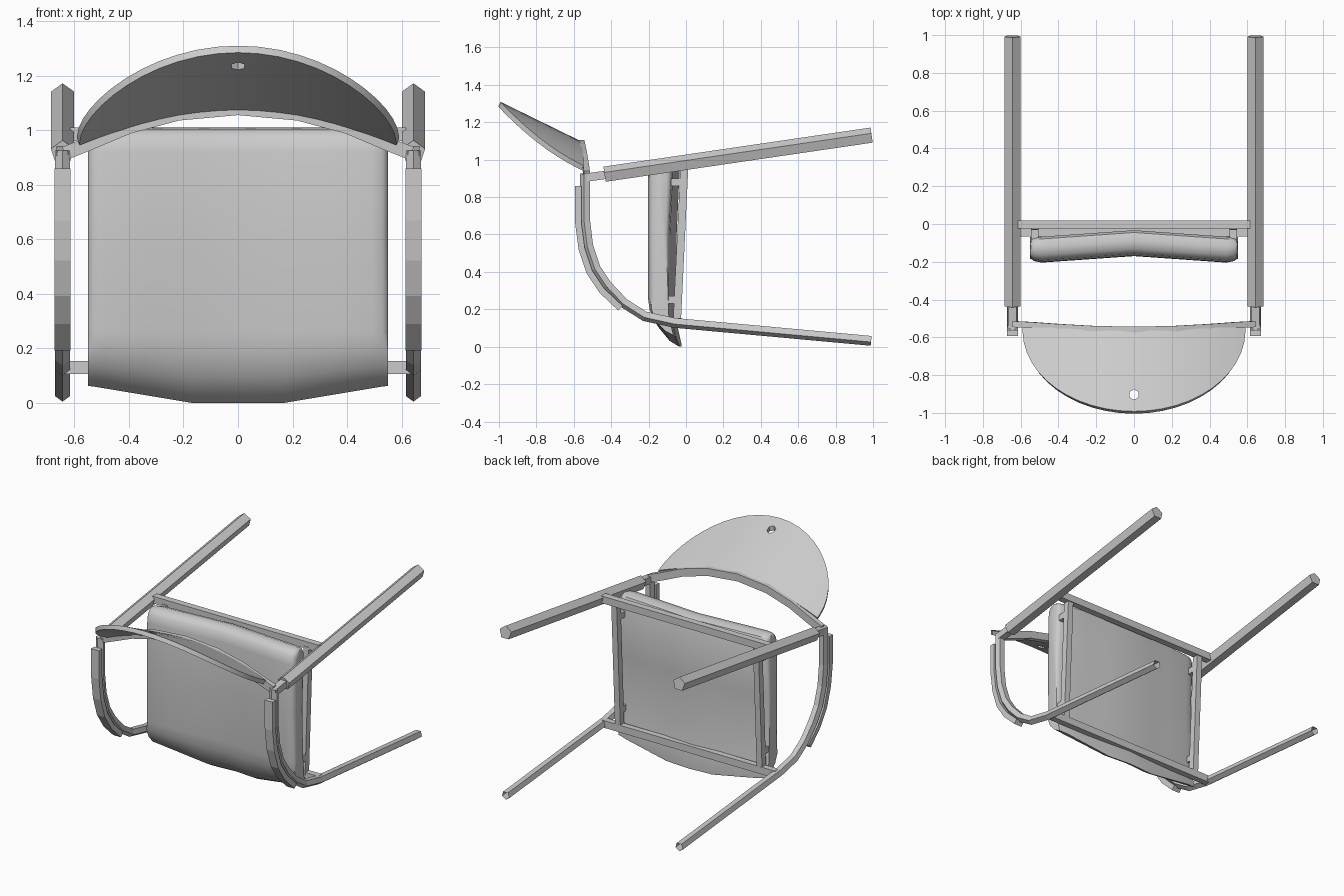
import bpy, bmesh, math
from mathutils import Vector

if "Cube" in bpy.data.objects:
    bpy.data.objects.remove(bpy.data.objects["Cube"])


def finish(name, bm, angle=None):
    bmesh.ops.recalc_face_normals(bm, faces=bm.faces)
    me = bpy.data.meshes.new(name)
    bm.to_mesh(me)
    bm.free()
    ob = bpy.data.objects.new(name, me)
    bpy.context.collection.objects.link(ob)
    bpy.ops.object.select_all(action='DESELECT')
    bpy.context.view_layer.objects.active = ob
    ob.select_set(True)
    if angle:
        bpy.ops.object.shade_smooth_by_angle(angle=math.radians(angle))
    return ob


def loft(rings, cap=(True, True)):
    bm = bmesh.new()
    vs = [[bm.verts.new(p) for p in ring] for ring in rings]
    n = len(vs[0])
    for a, b in zip(vs, vs[1:]):
        for i in range(n):
            j = (i + 1) % n
            bm.faces.new((a[i], a[j], b[j], b[i]))
    for use, ring in zip(cap, (vs[0], vs[-1])):
        if use:
            bm.faces.new(ring)
    return bm


def sweep(name, path, section, ref, cap=(True, True)):
    """Sweep a section (along ref, along ref x tangent) down a path."""
    pts, ref = [Vector(p) for p in path], Vector(ref)
    rings = []
    for i, p in enumerate(pts):
        t = (pts[min(i + 1, len(pts) - 1)] - pts[max(i - 1, 0)]).normalized()
        up = ref.cross(t).normalized()
        rings.append([p + ref * a + up * b for a, b in section])
    return finish(name, loft(rings, cap))


def ngon(r, n, start):
    return [(r * math.cos(math.radians(start) + 2 * math.pi * i / n),
             r * math.sin(math.radians(start) + 2 * math.pi * i / n)) for i in range(n)]


def rect(a, b):
    return [(-a, -b), (a, -b), (a, b), (-a, b)]


X, Y = (1, 0, 0), (0, 1, 0)
LEG = [(-.537, .925), (-.537, .68), (-.52, .54), (-.48, .42), (-.42, .33),
       (-.33, .235), (-.22, .165), (-.06, .13), (.99, .034)]
PAD = [(-.577, .86), (-.577, .67), (-.558, .525), (-.517, .4), (-.45, .3), (-.35, .205)]

# legs, arms and frame sides, mirrored
for s, side in ((-1, "left"), (1, "right")):
    x = .643 * s
    at = lambda pts: [(x, y, z) for y, z in pts]
    sweep("back_leg_" + side, at([(-.435, .918), (.993, 1.127)]), ngon(.045, 5, 90), X)
    sweep("back_leg_joint_" + side, at([(-.55, .902), (-.42, .92)]), rect(.022, .022), X)
    sweep("front_leg_" + side, at(LEG), ngon(.029, 5, -90), X, (True, False))
    sweep("arm_pad_" + side, at(PAD), rect(.029, .017), X)
    sweep("frame_side_" + side, [(.525 * s, -.008, .975), (.525 * s, -.048, .135)],
          rect(.02, .021), X)
    for z, y in ((.88, -.04), (.25, -.065)):
        sweep("seat_mount_" + side, [(.525 * s, y - .04, z), (.525 * s, y + .03, z)],
              rect(.02, .02), X)

# frame cross bars
sweep("frame_back_bar", [(-.615, -.003, .985), (.615, -.003, .985)], rect(.022, .024), Y)
sweep("frame_front_bar", [(-.64, -.045, .13), (.64, -.045, .13)], rect(.02, .024), Y)

# curved rail carrying the backrest
half = [(.635, -.53, .915), (.54, -.535, .953), (.4, -.545, 1.012), (.22, -.555, 1.06)]
rail = [(-x, y, z) for x, y, z in half] + [(0, -.56, 1.08)] + half[::-1]
sweep("back_rail", rail, rect(.016, .025), Y)

# seat cushion: side profile lofted across the width, bowed and rounded at the ends
profile = [(-.068, .97), (-.08, .995), (-.12, 1.01), (-.165, 1.002), (-.193, .975), (-.203, .92),
           (-.205, .6), (-.204, .26), (-.195, .2), (-.165, .135), (-.11, .085), (-.06, .062),
           (-.058, .068), (-.085, .16), (-.085, .6)]
stations = [(.55, .5, .03), (.545, .72, .012), (.53, .88, .004), (.49, 1, 0), (.34, 1, 0), (.17, 1, 0)]
stations = [(-x, k, d) for x, k, d in stations] + [(0, 1, 0)] + stations[::-1]
rings = []
for x, k, d in stations:
    u = abs(x) / .5
    ring = []
    for y, z in profile:
        low = max(0, (.26 - z) / .2)
        yy = -.13 + (y + .13) * (k if low < .3 else max(k, .85))
        zz = z - d * (1 if z > .9 else 0) - low * .062 * min(1, max(0, (.54 - abs(x)) / .37))
        ring.append((x, yy + .035 * (1 - min(u, 1)), zz))
    rings.append(ring)
finish("seat_cushion", loft(rings), 40)

# backrest: curved half-oval panel with a small grip hole
bm = bmesh.new()
cols = []
N, M = 24, 8
for i in range(N + 1):
    u = math.sin(math.radians(-89 + 178 * i / N))
    s = math.sqrt(1 - u * u)
    col = []
    for j in range(M + 1):
        y = -.553 + (-.017 - .428 * s) * j / M
        z = .965 + .122 * (1 - u * u) - .49 * (y + .57)
        col.append(bm.verts.new((.585 * u, y, z)))
    cols.append(col)
for a, b in zip(cols, cols[1:]):
    for j in range(M):
        bm.faces.new((a[j], a[j + 1], b[j + 1], b[j]))
back = finish("backrest", bm)
mod = back.modifiers.new("thickness", 'SOLIDIFY')
mod.thickness, mod.offset = .028, 0
bpy.ops.mesh.primitive_cylinder_add(vertices=6, radius=.028, depth=.5, location=(0, -.903, 1.25))
cutter = bpy.context.object
cutter.hide_render = True
hole = back.modifiers.new("hole", 'BOOLEAN')
hole.object, hole.operation, hole.solver = cutter, 'DIFFERENCE', 'EXACT'
bpy.ops.object.select_all(action='DESELECT')
bpy.context.view_layer.objects.active = back
back.select_set(True)
for m in ("thickness", "hole"):
    bpy.ops.object.modifier_apply(modifier=m)
bpy.data.objects.remove(cutter)
bpy.ops.object.shade_smooth_by_angle(angle=math.radians(40))
